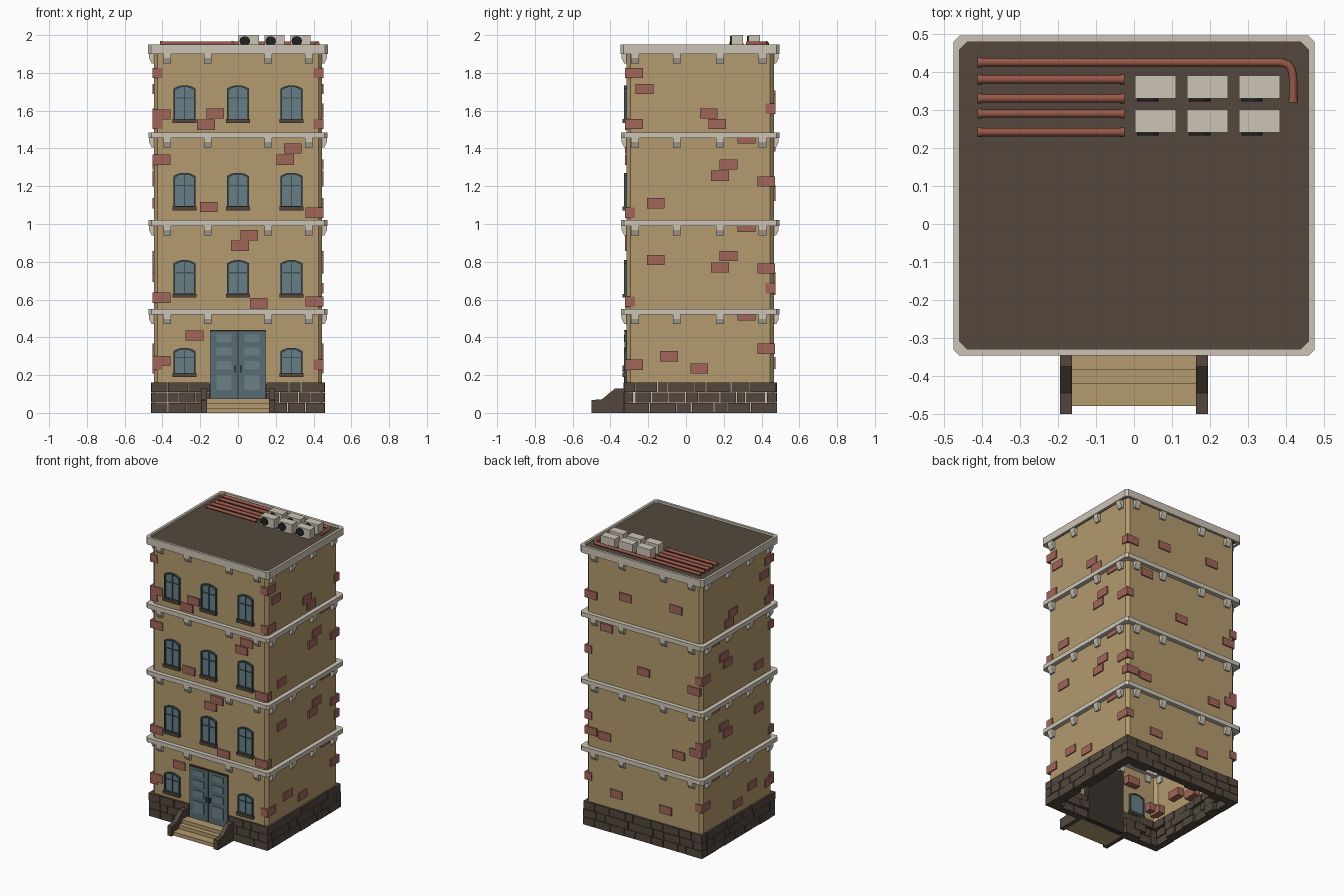
import bpy, bmesh, math, random
from mathutils import Vector as V

if "Cube" in bpy.data.objects:
    bpy.data.objects.remove(bpy.data.objects["Cube"])

random.seed(4)
HX, CY, HY = 0.445, 0.075, 0.39      # wall half sizes and y centre


def mat(name, r, g, b):
    m = bpy.data.materials.new(name)
    m.diffuse_color = [(c / 255) ** 2.2 for c in (r, g, b)] + [1]
    m.use_nodes = True
    m.node_tree.nodes["Principled BSDF"].inputs["Base Color"].default_value = m.diffuse_color
    return m


TAN = mat("tan_plaster", 178, 153, 110)
STONE = mat("dark_stone", 84, 73, 64)
TRIM = mat("pale_trim", 203, 194, 180)
BRICK = mat("red_brick", 160, 102, 90)
GLASS = mat("glass", 104, 126, 132)
FRAME = mat("frame_blue", 62, 84, 92)
DOOR = mat("door_blue", 88, 108, 115)
PANEL = mat("door_panel", 108, 128, 132)
DARK = mat("dark_trim", 62, 54, 50)
PIPE = mat("copper", 150, 88, 74)
BLACK = mat("black", 38, 38, 40)


def finish(name, bm, m):
    bmesh.ops.recalc_face_normals(bm, faces=bm.faces)
    me = bpy.data.meshes.new(name)
    bm.to_mesh(me)
    bm.free()
    me.materials.append(m)
    ob = bpy.data.objects.new(name, me)
    bpy.context.collection.objects.link(ob)
    return ob


def prism(bm, pts, vec, hole=None, caps=True):
    """Extrude an outline along vec, with an optional matching hole outline."""
    loops = []
    for o in (pts, hole) if hole else (pts,):
        a = [bm.verts.new(p) for p in o]
        b = [bm.verts.new(V(p) + V(vec)) for p in o]
        n = len(a)
        for i in range(n):
            j = (i + 1) % n
            bm.faces.new((a[i], a[j], b[j], b[i]))
        loops.append((a, b))
    if hole:
        for k in (0, 1):
            o, h = loops[0][k], loops[1][k]
            for i in range(len(o)):
                j = (i + 1) % len(o)
                bm.faces.new((o[i], o[j], h[j], h[i]))
    elif caps:
        bm.faces.new(loops[0][0])
        bm.faces.new(loops[0][1])


def box(bm, x0, x1, y0, y1, z0, z1):
    prism(bm, [(x0, y0, z0), (x1, y0, z0), (x1, y1, z0), (x0, y1, z0)], (0, 0, z1 - z0))


def plan(off, c, z):
    """Rectangle with cut corners, offset outwards from the walls."""
    a, b = HX + off, HY + off
    return [(x, y + CY, z) for x, y in ((-a + c, -b), (a - c, -b), (a, -b + c), (a, b - c),
                                        (a - c, b), (-a + c, b), (-a, b - c), (-a, -b + c))]


def place(side, u, d, z):
    """Point on a wall: u along it, d outwards from it."""
    return {"front": (u, CY - HY - d, z), "back": (u, CY + HY + d, z),
            "right": (HX + d, u, z), "left": (-HX - d, u, z)}[side]


def wall_box(bm, side, u0, u1, d0, d1, z0, z1):
    p, q = place(side, u0, d0, z0), place(side, u1, d1, z1)
    lo, hi = [min(t) for t in zip(p, q)], [max(t) for t in zip(p, q)]
    box(bm, lo[0], hi[0], lo[1], hi[1], lo[2], hi[2])


# hollow plaster walls with cut corners
bm = bmesh.new()
prism(bm, plan(0, 0.02, 0.15), (0, 0, 1.76), caps=False)
finish("walls", bm, TAN)

# roof deck and pale rim
bm = bmesh.new()
prism(bm, plan(0.02, 0.02, 1.915), (0, 0, 0.02))
finish("roof_deck", bm, STONE)
bm = bmesh.new()
prism(bm, plan(0.031, 0.016, 1.90), (0, 0, 0.05), plan(0.014, 0.02, 1.90))
finish("roof_rim", bm, TRIM)

# cornices between floors, and brackets below them
LEVELS = [(0.52, 0.55), (0.99, 1.02), (1.455, 1.485)]
bm = bmesh.new()
for z0, z1 in LEVELS:
    prism(bm, plan(0.03, 0.016, z0), (0, 0, z1 - z0), plan(-0.03, 0.016, z0))
finish("cornices", bm, TRIM)
bm = bmesh.new()
PROF = [(-0.01, 0), (0.026, 0), (0.026, -0.022), (0.012, -0.05), (-0.01, -0.05)]
for z in [l[0] for l in LEVELS] + [1.90]:
    for side, us in (("front", (-0.375, -0.16, 0.16, 0.375)), ("back", (-0.375, -0.16, 0.16, 0.375)),
                     ("right", (-0.27, -0.05, 0.18, 0.405)), ("left", (-0.27, -0.05, 0.18, 0.405))):
        for u in us:
            pts = [place(side, u - 0.02, d, z + h) for d, h in PROF]
            vec = V(place(side, u + 0.02, 0, 0)) - V(place(side, u - 0.02, 0, 0))
            prism(bm, pts, vec)
finish("cornice_brackets", bm, TRIM)

# foundation of loose stone blocks, with a door gap, over a mortar band
bm = bmesh.new()
RUNS = [("front", -0.46, -0.15), ("front", 0.15, 0.46), ("back", -0.46, 0.46),
        ("right", -0.27, 0.42), ("left", -0.27, 0.42)]
for side, a, b in RUNS:
    for row in range(3):
        n = max(3, round((b - a) / 0.105)) + (row % 2)
        cuts = [a + (b - a) * (i + (random.uniform(-0.25, 0.25) if 0 < i < n else 0)) / n
                for i in range(n + 1)]
        for u0, u1 in zip(cuts, cuts[1:]):
            wall_box(bm, side, u0 + 0.002, u1 - 0.002, -random.uniform(0.03, 0.06),
                     random.uniform(0.011, 0.016), row * 0.055, row * 0.055 + 0.052)
finish("foundation_blocks", bm, STONE)
bm = bmesh.new()
for side, a, b in RUNS:
    wall_box(bm, side, max(a, -0.44) if side in ("front", "back") else -0.31,
             min(b, 0.44) if side in ("front", "back") else 0.46, -0.02, 0.005, 0.002, 0.16)
finish("foundation_mortar", bm, TRIM)

# exposed bricks, through the walls
SIDE = [(-.275, 1.8), (-.22, 1.715), (.12, 1.585), (.165, 1.53), (-.275, 1.53), (.32, 1.452),
        (.225, 1.315), (.18, 1.255), (.425, 1.225), (-.16, 1.11), (.32, .985), (.225, .83),
        (.18, .77), (.425, .765), (-.16, .81), (.32, .515), (-.09, .3), (.07, .235),
        (.425, .34), (-.275, .255)]
BRICKS = {
    "front": [(-.23, .41), (-.405, .275), (.06, .94), (.01, .885), (.11, .58), (.405, .59),
              (-.405, .61), (.29, 1.4), (.25, 1.34), (-.155, 1.09), (-.405, 1.34), (.405, 1.06),
              (-.12, 1.585), (-.17, 1.525), (-.405, 1.58)],
    "back": [(.14, 1.66), (-.25, 1.68), (.405, 1.61), (.285, 1.41), (0, 1.18), (-.39, 1.15),
             (.405, .66), (.30, .65), (-.27, .67), (.21, .27), (-.17, .26), (-.405, .72)],
    "right": SIDE, "left": SIDE}
bm = bmesh.new()
for side, spots in BRICKS.items():
    for u, z in spots:
        wall_box(bm, side, u - 0.047, u + 0.047, -0.045, 0.008, z - 0.027, z + 0.027)
finish("exposed_bricks", bm, BRICK)


# arched windows: frame, glazing bars, glass and sill
def arch(x, w, z0, z1, d):
    top = [(x + w * t, z1 - 0.018 * t * t) for t in (1, 0.6, 0.2, -0.2, -0.6, -1)]
    return [place("front", u, d, z) for u, z in [(x - w, z0), (x + w, z0)] + top]


frames, glass, sills = bmesh.new(), bmesh.new(), bmesh.new()
WINDOWS = [(x, z, z + 0.2) for x in (-0.283, 0, 0.283) for z in (0.61, 1.072, 1.535)]
WINDOWS += [(x, 0.19, 0.345) for x in (-0.283, 0.283)]
for x, z0, z1 in WINDOWS:
    prism(frames, arch(x, 0.059, z0 + 0.015, z1, -0.012), (0, -0.024, 0),
          arch(x, 0.051, z0 + 0.022, z1 - 0.008, -0.012))
    wall_box(frames, "front", x - 0.003, x + 0.003, 0, 0.009, z0 + 0.02, z1 - 0.004)
    bar = z0 + (z1 - z0) * 0.66
    wall_box(frames, "front", x - 0.053, x + 0.053, 0, 0.008, bar - 0.003, bar + 0.003)
    prism(glass, arch(x, 0.054, z0 + 0.018, z1 - 0.005, -0.008), (0, -0.012, 0))
    wall_box(sills, "front", x - 0.063, x + 0.063, -0.01, 0.022, z0, z0 + 0.02)
finish("window_frames", frames, FRAME)
finish("window_glass", glass, GLASS)
finish("window_sills", sills, STONE)

# double door with raised panels
back, leaf, panels, knobs = (bmesh.new() for _ in range(4))
wall_box(back, "front", -0.147, 0.147, -0.035, 0.004, 0.0, 0.44)
wall_box(back, "front", -0.147, 0.147, 0, 0.014, 0.432, 0.44)
for s in (-1, 1):
    wall_box(leaf, "front", s * 0.003, s * 0.145, 0, 0.010, 0.072, 0.432)
    for z0, z1 in ((0.375, 0.415), (0.305, 0.345), (0.23, 0.275), (0.12, 0.2)):
        wall_box(panels, "front", s * 0.035, s * 0.115, 0, 0.014, z0, z1)
    wall_box(knobs, "front", s * 0.01, s * 0.018, 0, 0.02, 0.215, 0.25)
finish("door_backing", back, DARK)
finish("door_leaves", leaf, DOOR)
finish("door_panels", panels, PANEL)
finish("door_handles", knobs, FRAME)

# entrance steps and their side walls
bm = bmesh.new()
for y, z in ((-0.48, 0.025), (-0.42, 0.05), (-0.385, 0.075)):
    box(bm, -0.165, 0.165, y, -0.315, z - 0.025, z)
finish("steps", bm, TAN)
bm = bmesh.new()
CHEEK = [(-0.5, 0), (-0.315, 0), (-0.315, 0.13), (-0.375, 0.13), (-0.445, 0.072), (-0.5, 0.068)]
for x in (-0.195, 0.163):
    prism(bm, [(x, y, z) for y, z in CHEEK], (0.032, 0, 0))
finish("step_side_walls", bm, STONE)

# roof cooling units with round fans
units, fans = bmesh.new(), bmesh.new()
for x in (0.002, 0.139, 0.277):
    for y in (0.241, 0.331):
        box(units, x, x + 0.108, y, y + 0.06, 1.935, 2.0)
        ring = [(x + 0.034 + 0.028 * math.cos(i * math.pi / 6), y + 0.002,
                 1.968 + 0.026 * math.sin(i * math.pi / 6)) for i in range(12)]
        prism(fans, ring, (0, -0.01, 0))
finish("cooling_units", units, TRIM)
finish("cooling_fans", fans, BLACK)


# roof pipes with end collars
def pipe(name, pts, r):
    cu = bpy.data.curves.new(name, "CURVE")
    cu.dimensions = "3D"
    cu.bevel_depth, cu.bevel_resolution, cu.use_fill_caps = r, 2, True
    sp = cu.splines.new("POLY")
    sp.points.add(len(pts) - 1)
    for p, (x, y) in zip(sp.points, pts):
        p.co = (x, y, 1.955, 1)
    cu.materials.append(PIPE)
    bpy.context.collection.objects.link(bpy.data.objects.new(name, cu))


for y in (0.242, 0.291, 0.331, 0.381):
    pipe("roof_pipe", [(-0.41, y), (-0.025, y)], 0.011)
    pipe("pipe_collar", [(-0.412, y), (-0.4, y)], 0.0135)
    pipe("pipe_collar", [(-0.037, y), (-0.025, y)], 0.0135)
pipe("long_roof_pipe", [(-0.41, 0.426), (0.385, 0.426), (0.405, 0.42), (0.416, 0.405),
                        (0.419, 0.385), (0.419, 0.32)], 0.011)
pipe("pipe_collar", [(-0.412, 0.426), (-0.4, 0.426)], 0.0135)
pipe("pipe_collar", [(0.419, 0.332), (0.419, 0.32)], 0.0135)
